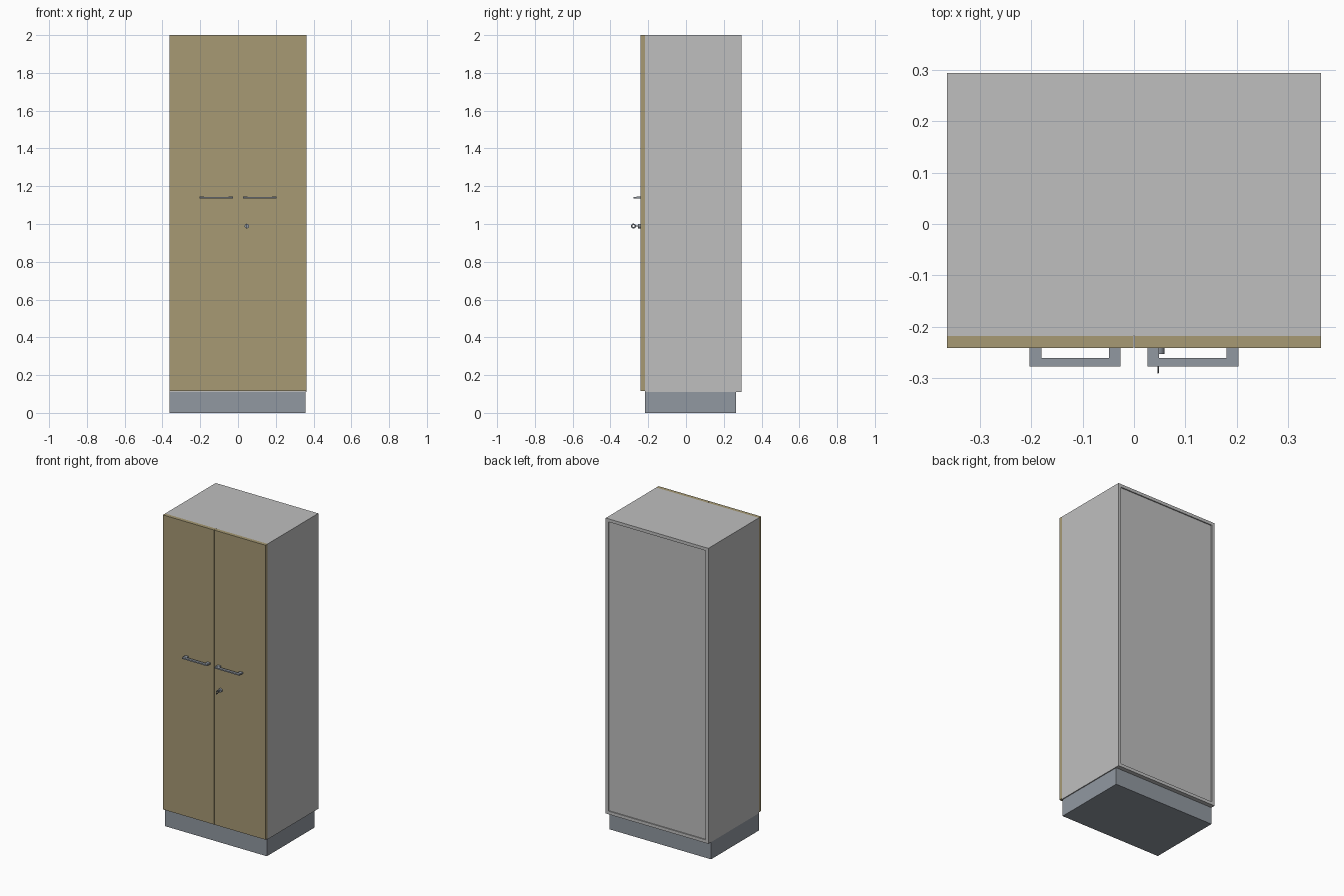
import bpy
import math
from mathutils import Vector

if "Cube" in bpy.data.objects:
    bpy.data.objects.remove(bpy.data.objects["Cube"], do_unlink=True)


def material(name, colour):
    m = bpy.data.materials.new(name)
    m.use_nodes = True
    m.diffuse_color = (*colour, 1)
    m.node_tree.nodes["Principled BSDF"].inputs["Base Color"].default_value = (*colour, 1)
    return m


light_grey = material("light grey panel", (0.52, 0.52, 0.52))
tan = material("tan door", (0.385, 0.32, 0.175))
steel = material("blue grey metal", (0.285, 0.315, 0.355))


def box(name, low, high, mat):
    """Box between two opposite corners."""
    low, high = Vector(low), Vector(high)
    bpy.ops.mesh.primitive_cube_add(size=1, location=(low + high) / 2)
    ob = bpy.context.object
    ob.name = name
    ob.scale = high - low
    bpy.ops.object.transform_apply(location=False, rotation=False, scale=True)
    ob.data.materials.append(mat)
    return ob


W = 0.363                      # half width
FRONT, BACK = -0.218, 0.293    # carcass depth
BASE, TOP = 0.11, 2.0          # carcass height
T = 0.02                       # panel thickness
DOOR = -0.241                  # door front face

# Plinth
box("plinth", (-W, FRONT, 0), (W - 0.006, 0.265, BASE), steel)

# Carcass, with the back panel recessed between the other panels
for side, x in (("right", -W), ("left", W - T)):
    box(side + "_side_panel", (x, FRONT, BASE), (x + T, BACK, TOP), light_grey)
for name, z in (("bottom_panel", BASE), ("top_panel", TOP - T)):
    box(name, (T - W, FRONT, z), (W - T, BACK, z + T), light_grey)
box("back_panel", (T - W, BACK - 0.018, BASE + T), (W - T, BACK - 0.007, TOP - T), light_grey)

# Doors and their bar handles
HZ = 1.14
for side, s in (("right", -1), ("left", 1)):
    def span(a, b):
        return sorted((s * a, s * b))

    x0, x1 = span(0.0008, W)
    box(side + "_door", (x0, DOOR, 0.116), (x1, FRONT, TOP), tan)
    x0, x1 = span(0.026, 0.203)
    box(side + "_handle_bar", (x0, -0.277, HZ - 0.004), (x1, -0.26, HZ + 0.004), steel)
    for end, a in (("inner", 0.026), ("outer", 0.18)):
        x0, x1 = span(a, a + 0.023)
        box(f"{side}_handle_{end}_post", (x0, -0.262, HZ - 0.005), (x1, DOOR, HZ + 0.005), steel)

# Lock and key on the left door
LX, LZ = 0.047, 0.989
bpy.ops.mesh.primitive_cylinder_add(vertices=24, radius=0.012, depth=0.012,
                                    location=(LX, DOOR - 0.006, LZ),
                                    rotation=(math.pi / 2, 0, 0))
lock = bpy.context.object
lock.name = "lock_cylinder"
lock.data.materials.append(steel)
bpy.ops.object.shade_smooth_by_angle()

box("key_shaft", (LX - 0.0015, -0.268, LZ - 0.003), (LX + 0.0015, -0.252, LZ + 0.003), steel)
bpy.ops.mesh.primitive_torus_add(major_segments=24, minor_segments=8,
                                 major_radius=0.0095, minor_radius=0.0035,
                                 location=(LX, -0.278, LZ),
                                 rotation=(0, math.pi / 2, 0))
bow = bpy.context.object
bow.name = "key_bow"
bow.scale.z = 0.45
bow.data.materials.append(steel)
bpy.ops.object.shade_smooth_by_angle()
